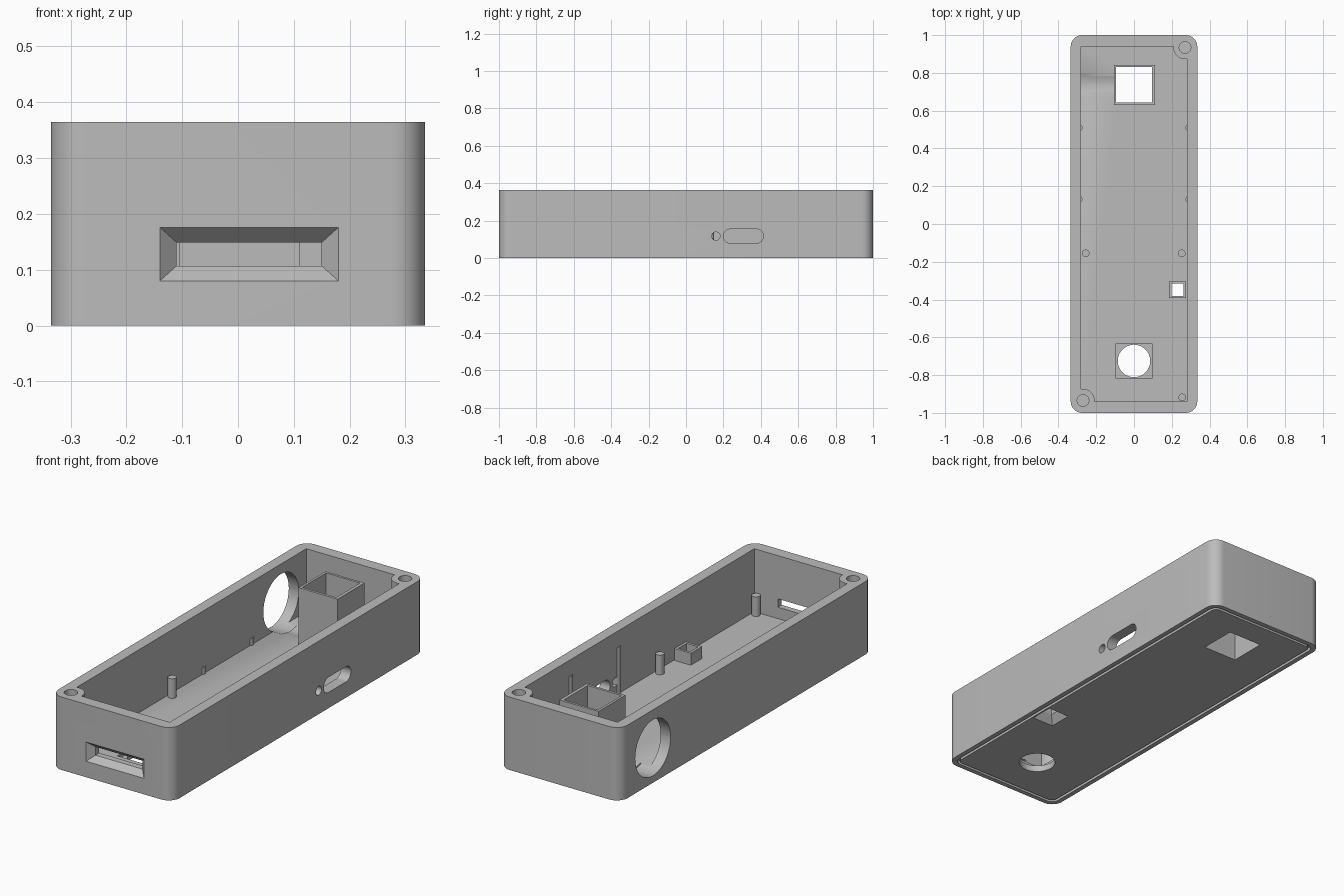
import bpy, bmesh, math
from mathutils import Matrix

if "Cube" in bpy.data.objects:
    bpy.data.objects.remove(bpy.data.objects["Cube"], do_unlink=True)

grey = bpy.data.materials.new("plastic grey")
grey.use_nodes = True
COLOR = (0.5, 0.5, 0.5, 1)
grey.diffuse_color = COLOR
grey.node_tree.nodes["Principled BSDF"].inputs["Base Color"].default_value = COLOR

HX, HY, TOP = 0.335, 1.0, 0.365       # outer half sizes and height
CX, CY, FLOOR = 0.28, 0.94, 0.05      # cavity half sizes and floor level


def finish(bm, name):
    bmesh.ops.recalc_face_normals(bm, faces=bm.faces[:])
    mesh = bpy.data.meshes.new(name)
    bm.to_mesh(mesh)
    bm.free()
    mesh.materials.append(grey)
    obj = bpy.data.objects.new(name, mesh)
    bpy.context.collection.objects.link(obj)
    return obj


def loft(name, lower, upper):
    """Solid between two matching rings of points."""
    bm = bmesh.new()
    a = [bm.verts.new(p) for p in lower]
    b = [bm.verts.new(p) for p in upper]
    bm.faces.new(a)
    bm.faces.new(b)
    n = len(a)
    for i in range(n):
        j = (i + 1) % n
        bm.faces.new((a[i], a[j], b[j], b[i]))
    return finish(bm, name)


def rect(x0, x1, y0, y1, z):
    return [(x0, y0, z), (x1, y0, z), (x1, y1, z), (x0, y1, z)]


def box(name, x0, x1, y0, y1, z0, z1):
    return loft(name, rect(x0, x1, y0, y1, z0), rect(x0, x1, y0, y1, z1))


def rounded(hx, hy, r, steps=10):
    """Outline of a rounded rectangle."""
    pts = []
    for k, (sx, sy) in enumerate(((1, 1), (-1, 1), (-1, -1), (1, -1))):
        for i in range(steps + 1):
            a = (k + i / steps) * math.pi / 2
            pts.append((sx * (hx - r) + r * math.cos(a), sy * (hy - r) + r * math.sin(a)))
    return pts


def slab(name, outline, z0, z1):
    return loft(name, [(x, y, z0) for x, y in outline], [(x, y, z1) for x, y in outline])


def rod(name, x, y, r, z0, z1, n=32):
    pts = [(x + r * math.cos(2 * math.pi * i / n), y + r * math.sin(2 * math.pi * i / n))
           for i in range(n)]
    return slab(name, pts, z0, z1)


def side_prism(name, outline, x0, x1):
    """Prism along x from an outline of (y, z) points."""
    return loft(name, [(x0, y, z) for y, z in outline], [(x1, y, z) for y, z in outline])


def side_round(name, y, z, hy, r, x0, x1):
    return side_prism(name, [(y + a, z + b) for a, b in rounded(hy, r, r - 1e-4)], x0, x1)


def cut(target, tool):
    mod = target.modifiers.new("cut", "BOOLEAN")
    mod.operation = "DIFFERENCE"
    mod.solver = "EXACT"
    mod.object = tool
    bpy.context.view_layer.objects.active = target
    bpy.ops.object.modifier_apply(modifier=mod.name)
    bpy.data.objects.remove(tool, do_unlink=True)


# Shell with two screw bosses left standing in opposite corners
case = slab("case", rounded(HX, HY, 0.06), 0, TOP)
cavity = box("cavity", -CX, CX, -CY, CY, FLOOR, TOP + 0.1)
for s in (1, -1):
    cut(cavity, rod("boss", s * 0.27, s * 0.935, 0.062, 0, TOP + 0.2))
cut(case, cavity)
for s in (1, -1):
    cut(case, rod("screw_hole", s * 0.27, s * 0.935, 0.031, 0.15, TOP + 0.1))

# Groove around the underside
groove = slab("groove", rounded(HX - 0.024, HY - 0.024, 0.04), -0.05, 0.018)
cut(groove, slab("groove_core", rounded(HX - 0.038, HY - 0.038, 0.026), -0.1, 0.1))
cut(case, groove)

# Front window with a flared opening
def front_ring(x0, x1, z0, z1, y):
    return [(x0, y, z0), (x1, y, z0), (x1, y, z1), (x0, y, z1)]

cut(case, loft("window", front_ring(-0.11, 0.15, 0.107, 0.149, -HY - 0.1),
               front_ring(-0.11, 0.15, 0.107, 0.149, -CY + 0.02)))
cut(case, loft("window_flare", front_ring(-0.15, 0.19, 0.071, 0.185, -HY - 0.01),
               front_ring(-0.11, 0.15, 0.107, 0.149, -HY + 0.03)))

# Slot and pin hole in the left wall
cut(case, side_round("slot", 0.307, 0.117, 0.107, 0.038, 0.25, 0.4))
cut(case, side_round("pin_hole", 0.16, 0.117, 0.022, 0.022, 0.25, 0.4))

# Large round port in the right wall, scooping into the floor
cut(case, side_round("port", 0.74, 0.175, 0.14, 0.14, -0.4, -0.23))
cut(case, side_round("port_scoop", 0.74, 0.175, 0.133, 0.133, -0.25, -0.106))

# Floor openings
cut(case, box("tower_hole", -0.094, 0.094, 0.643, 0.831, -0.1, 0.1))
cut(case, rod("round_hole", 0, -0.725, 0.086, -0.1, 0.1, 48))
cut(case, box("round_hole_recess", -0.094, 0.094, -0.819, -0.633, 0.032, 0.1))
cut(case, box("button_hole", 0.199, 0.263, -0.38, -0.316, -0.1, 0.1))
cut(case, loft("button_flare", rect(0.17, 0.29, -0.408, -0.288, -0.001),
               rect(0.199, 0.263, -0.38, -0.316, 0.04)))

# Square tubes standing on the floor
tower = box("square_tower", -0.106, 0.11, 0.63, 0.843, FLOOR, 0.335)
cut(tower, box("tower_bore", -0.094, 0.094, 0.643, 0.831, 0, 0.5))
collar = box("button_collar", 0.186, 0.276, -0.393, -0.304, FLOOR, 0.11)
cut(collar, box("collar_bore", 0.199, 0.263, -0.38, -0.316, 0, 0.5))

# Mounting pins
parts = [case, tower, collar]
for name, x, y in (("pin_right", -0.256, -0.155), ("pin_left", 0.253, -0.155),
                   ("pin_front", 0.255, -0.918)):
    parts.append(rod(name, x, y, 0.02, FLOOR, 0.148))

# Small ribs half sunk into the side walls
for y in (0.13, 0.51):
    parts.append(rod("rib_right", -0.293, y, 0.02, FLOOR, 0.085))
    parts.append(rod("rib_left", 0.293, y, 0.02, FLOOR, 0.285))

bpy.ops.object.select_all(action="DESELECT")
for p in parts:
    p.select_set(True)
bpy.context.view_layer.objects.active = case
bpy.ops.object.shade_smooth_by_angle(angle=math.radians(30))
